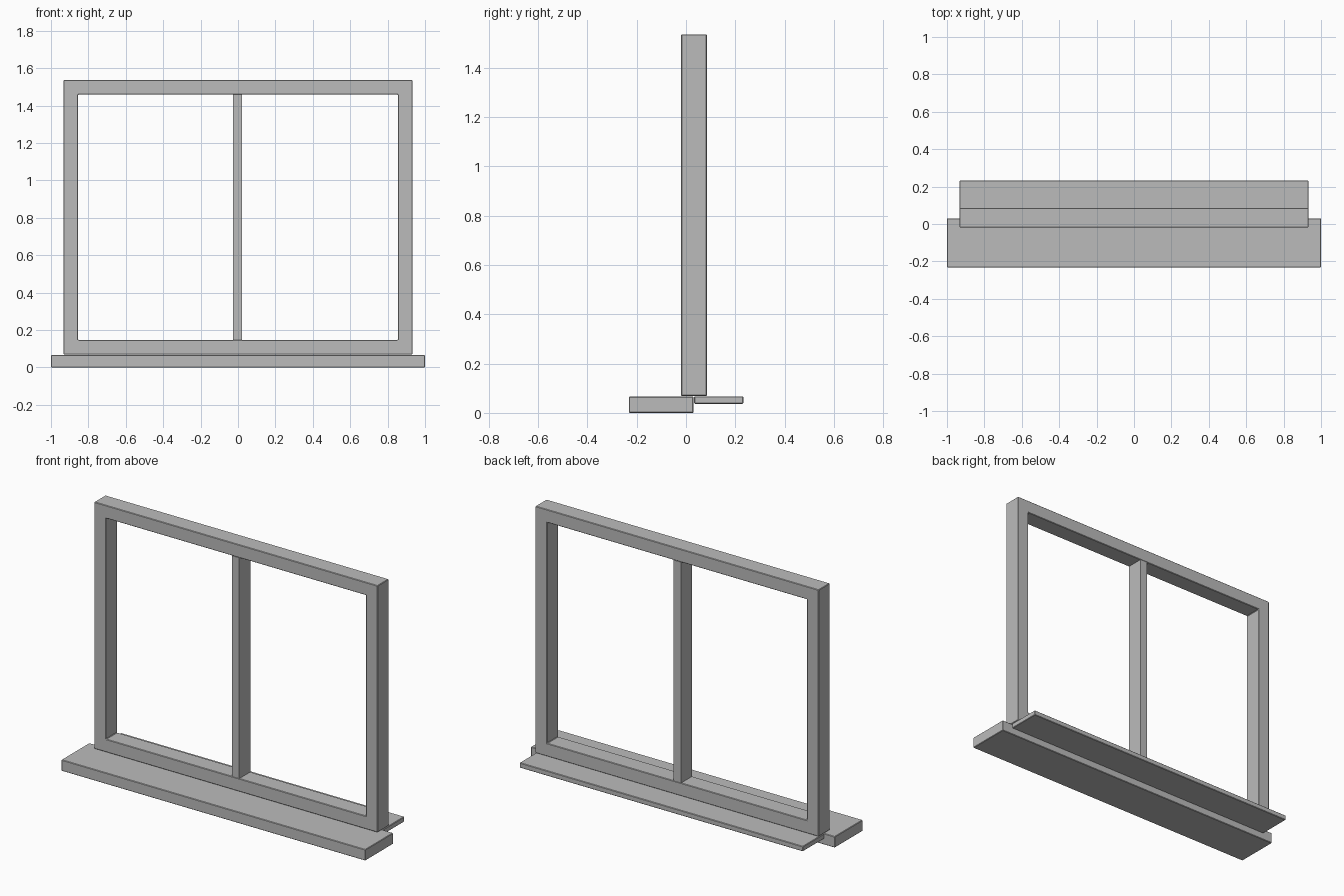
import bpy, bmesh

if "Cube" in bpy.data.objects:
    bpy.data.objects.remove(bpy.data.objects["Cube"])

grey = bpy.data.materials.new("painted_grey")
grey.diffuse_color = (0.5, 0.5, 0.5, 1)
grey.use_nodes = True
grey.node_tree.nodes["Principled BSDF"].inputs["Base Color"].default_value = grey.diffuse_color


def finish(name, bm, bevel=0.003):
    """Turn a bmesh into a named object with softly eased edges."""
    bmesh.ops.recalc_face_normals(bm, faces=bm.faces[:])
    mesh = bpy.data.meshes.new(name)
    bm.to_mesh(mesh)
    bm.free()
    mesh.materials.append(grey)
    obj = bpy.data.objects.new(name, mesh)
    bpy.context.collection.objects.link(obj)
    if bevel:
        mod = obj.modifiers.new("eased_edges", 'BEVEL')
        mod.width = bevel
        mod.segments = 1
        mod.limit_method = 'ANGLE'
    return obj


def box(name, x, y, z, bevel=0.003):
    """Box given by its (min, max) range on each axis."""
    bm = bmesh.new()
    bmesh.ops.create_cube(bm, size=1)
    for v in bm.verts:
        v.co = [r[0] + (c + 0.5) * (r[1] - r[0]) for c, r in zip(v.co, (x, y, z))]
    return finish(name, bm, bevel)


def ring(name, x, y, z, width):
    """Rectangular frame: a mitred ring in XZ extruded along y."""
    bm = bmesh.new()

    def loop(inset):
        x0, x1, z0, z1 = x[0] + inset, x[1] - inset, z[0] + inset, z[1] - inset
        return [bm.verts.new((px, y[0], pz))
                for px, pz in ((x0, z0), (x1, z0), (x1, z1), (x0, z1))]

    outer, inner = loop(0), loop(width)
    faces = [bm.faces.new((outer[i], outer[(i + 1) % 4], inner[(i + 1) % 4], inner[i]))
             for i in range(4)]
    ext = bmesh.ops.extrude_face_region(bm, geom=faces, use_keep_orig=True)
    moved = [g for g in ext["geom"] if isinstance(g, bmesh.types.BMVert)]
    bmesh.ops.translate(bm, verts=moved, vec=(0, y[1] - y[0], 0))
    return finish(name, bm)


# Window frame with the central upright
DEPTH = (-0.02, 0.085)
ring("window_frame", (-0.932, 0.932), DEPTH, (0.069, 1.536), 0.077)
box("mullion", (-0.027, 0.022), DEPTH, (0.146, 1.459), 0)

# Wide front sill and thin rear board
box("front_sill", (-1.0, 1.0), (-0.232, 0.03), (0.0, 0.066))
box("rear_sill", (-0.932, 0.932), (0.033, 0.233), (0.037, 0.067))
